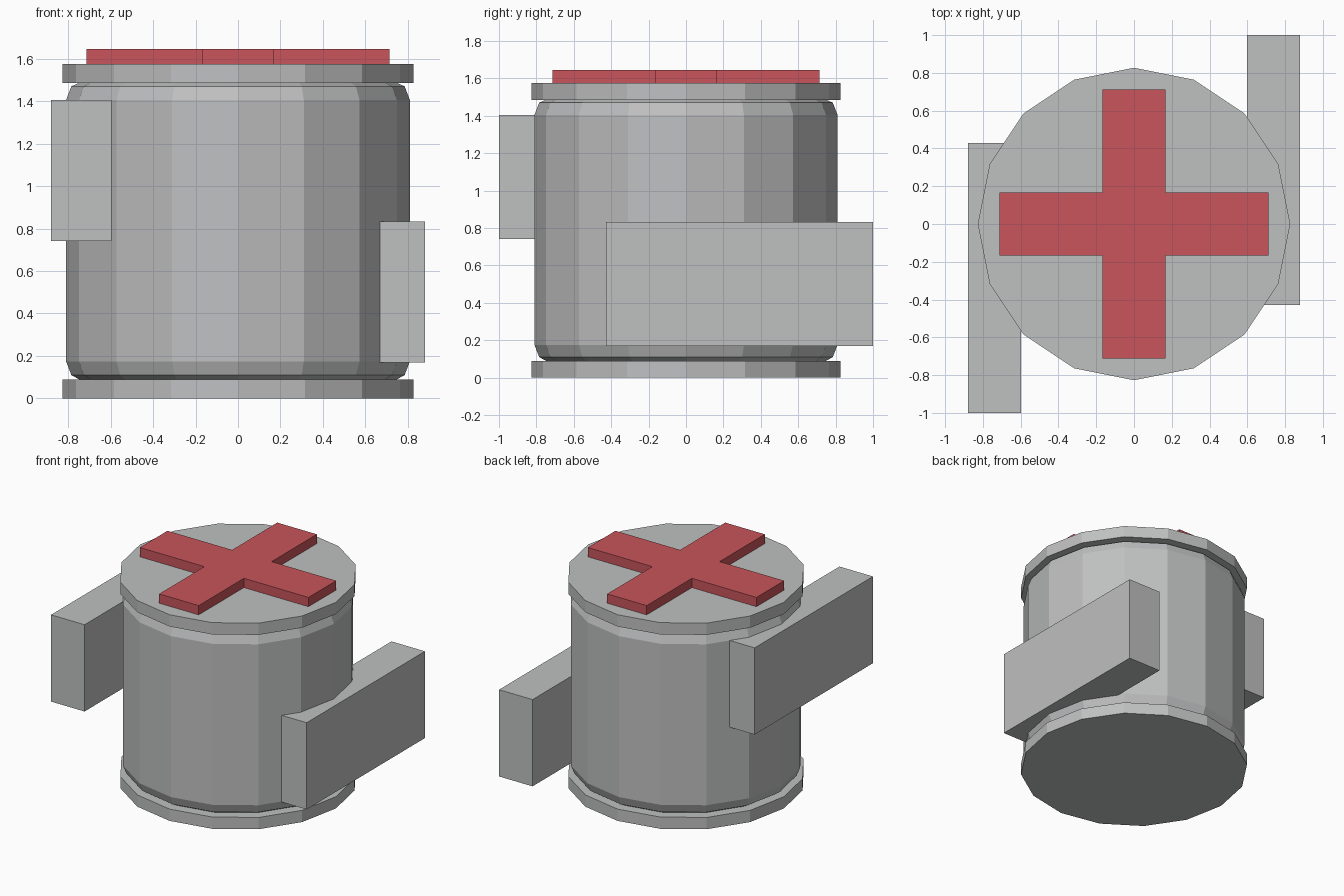
import bpy, bmesh, math

cube = bpy.data.objects.get("Cube")
if cube:
    bpy.data.objects.remove(cube, do_unlink=True)

SIDES = 16


def material(name, rgb):
    m = bpy.data.materials.new(name)
    m.use_nodes = True
    m.diffuse_color = (*rgb, 1)
    m.node_tree.nodes["Principled BSDF"].inputs["Base Color"].default_value = (*rgb, 1)
    return m


grey = material("light grey", (0.52, 0.525, 0.53))
red = material("cross red", (0.58, 0.09, 0.105))


def add_object(name, bm, mat):
    bmesh.ops.recalc_face_normals(bm, faces=bm.faces)
    mesh = bpy.data.meshes.new(name)
    bm.to_mesh(mesh)
    bm.free()
    mesh.materials.append(mat)
    obj = bpy.data.objects.new(name, mesh)
    bpy.context.collection.objects.link(obj)
    return obj


def lathe(name, profile, mat):
    """Faceted solid of revolution from (radius, height) points, with flat caps."""
    bm = bmesh.new()
    rings = []
    for r, z in profile:
        angles = [math.tau * i / SIDES for i in range(SIDES)]
        rings.append([bm.verts.new((r * math.cos(a), r * math.sin(a), z)) for a in angles])
    for low, high in zip(rings, rings[1:]):
        for i in range(SIDES):
            j = (i + 1) % SIDES
            bm.faces.new((low[i], low[j], high[j], high[i]))
    bm.faces.new(rings[0][::-1])
    bm.faces.new(rings[-1])
    return add_object(name, bm, mat)


def prism(name, outline, z0, z1, mat):
    """Flat outline raised from z0 to z1."""
    bm = bmesh.new()
    face = bm.faces.new([bm.verts.new((x, y, z0)) for x, y in outline])
    top = bmesh.ops.extrude_face_region(bm, geom=[face])["geom"]
    verts = [v for v in top if isinstance(v, bmesh.types.BMVert)]
    bmesh.ops.translate(bm, verts=verts, vec=(0, 0, z1 - z0))
    return add_object(name, bm, mat)


# Canister body with rounded shoulders
lathe("canister_body", [(0.74, 0.085), (0.785, 0.11), (0.81, 0.175),
                        (0.81, 1.405), (0.785, 1.47), (0.74, 1.49)], grey)

# Base and lid discs
for name, z in (("base_disc", 0), ("lid_disc", 1.485)):
    lathe(name, [(0.827, z), (0.827, z + 0.09)], grey)

# Side blocks: the right one is the left one turned half way round and raised
for name, s, z in (("left_side_block", 1, 0.17), ("right_side_block", -1, 0.742)):
    corners = [(0.597, -0.428), (0.88, -0.428), (0.88, 1.0), (0.597, 1.0)]
    prism(name, [(s * x, s * y) for x, y in corners], z, z + 0.663, grey)

# Raised cross on the lid: one arm end repeated in quarter turns
arm, half = 0.713, 0.167
outline = []
for k in range(4):
    for x, y in ((arm, -half), (arm, half), (half, half)):
        for _ in range(k):
            x, y = -y, x
        outline.append((x, y))
prism("lid_cross", outline, 1.575, 1.646, red)
